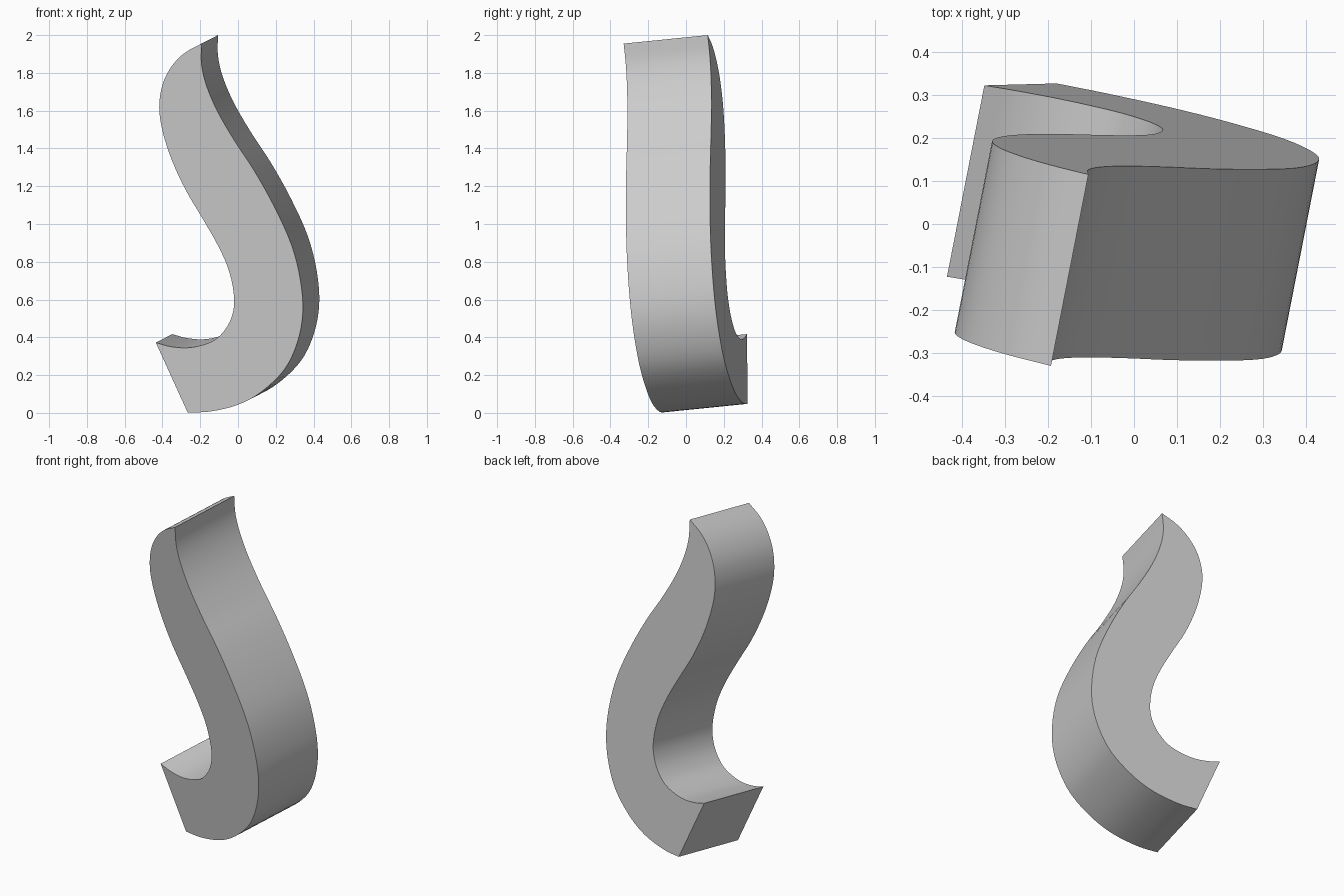
import bpy, bmesh
from mathutils import Vector

cube = bpy.data.objects.get("Cube")
if cube:
    bpy.data.objects.remove(cube, do_unlink=True)

# Front outline (x, z): inner edge of the hook, from the top tip to the hook tip
INNER = [(-.193, 1.955), (-.283, 1.905), (-.351, 1.835), (-.399, 1.74), (-.417, 1.62),
         (-.399, 1.49), (-.351, 1.34), (-.277, 1.18), (-.188, 1.03), (-.103, .88),
         (-.045, .743), (-.02, .60), (-.035, .504), (-.077, .43), (-.14, .377),
         (-.25, .346), (-.351, .35), (-.435, .372)]
# Outer edge, from the bottom corner back up to the top tip
OUTER = [(-.267, .003), (-.15, .007), (0, .043), (.125, .112), (.246, .23), (.314, .372),
         (.343, .53), (.33, .705), (.283, .89), (.193, 1.09), (.087, 1.28), (-.018, 1.44),
         (-.108, 1.595), (-.166, 1.73), (-.193, 1.845), (-.193, 1.955)]
SWEEP = Vector((.087, .445, .045))    # depth of the slightly turned body


def smooth_path(points, steps=4):
    """Catmull-Rom curve through the points."""
    p = [Vector(q) for q in points]
    p = [2 * p[0] - p[1]] + p + [2 * p[-1] - p[-2]]
    path = []
    for a, b, c, d in zip(p, p[1:], p[2:], p[3:]):
        for i in range(steps):
            t = i / steps
            path.append(.5 * (2 * b + (c - a) * t + (2 * a - 5 * b + 4 * c - d) * t * t
                              + (3 * b - a - 3 * c + d) * t ** 3))
    return path + [p[-2]]


def on_front_plane(q):
    """Place an outline point on the plane square to the sweep."""
    y = -.17 - (SWEEP.x * q.x + SWEEP.z * q.y) / SWEEP.y
    return Vector((q.x, y, q.y))


# Hook body: one outline swept backwards
outline = smooth_path(INNER) + smooth_path(OUTER)[:-1]
bm = bmesh.new()
front = bm.faces.new([bm.verts.new(on_front_plane(q)) for q in outline])
swept = bmesh.ops.extrude_face_region(bm, geom=[front], use_keep_orig=True)
bmesh.ops.translate(bm, vec=SWEEP,
                    verts=[g for g in swept["geom"] if isinstance(g, bmesh.types.BMVert)])
bmesh.ops.recalc_face_normals(bm, faces=bm.faces[:])
mesh = bpy.data.meshes.new("curved_hook")
bm.to_mesh(mesh)
bm.free()

# Plain grey
grey = bpy.data.materials.new("light_grey")
grey.use_nodes = True
colour = (.6, .6, .6, 1)
grey.diffuse_color = colour
grey.node_tree.nodes["Principled BSDF"].inputs["Base Color"].default_value = colour
mesh.materials.append(grey)

hook = bpy.data.objects.new("curved_hook", mesh)
bpy.context.collection.objects.link(hook)
bpy.ops.object.select_all(action="DESELECT")
hook.select_set(True)
bpy.context.view_layer.objects.active = hook
bpy.ops.object.shade_smooth_by_angle()
